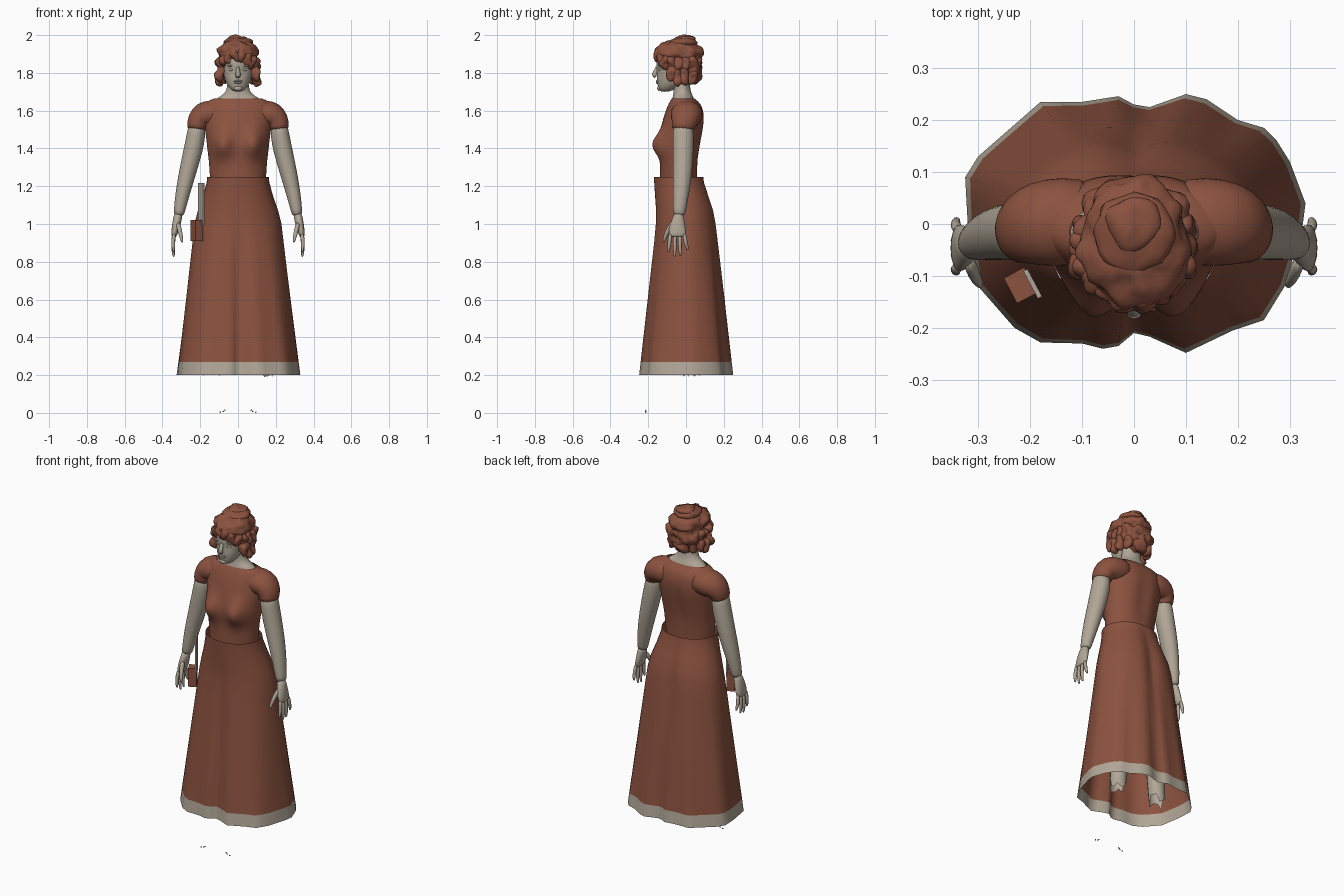
import bpy, bmesh, math, random
from mathutils import Vector, Matrix, noise

random.seed(4)
cube = bpy.data.objects.get("Cube")
if cube:
    bpy.data.objects.remove(cube, do_unlink=True)


def material(name, rgb):
    m = bpy.data.materials.new(name)
    m.use_nodes = True
    m.diffuse_color = (*rgb, 1)
    m.node_tree.nodes["Principled BSDF"].inputs["Base Color"].default_value = (*rgb, 1)
    return m


BROWN = material("russet brown", (0.26, 0.085, 0.05))
BEIGE = material("warm beige", (0.44, 0.385, 0.31))


def finish(name, bm, mats, subdiv=0, smooth=True):
    bmesh.ops.recalc_face_normals(bm, faces=bm.faces)
    for f in bm.faces:
        f.smooth = smooth
    me = bpy.data.meshes.new(name)
    bm.to_mesh(me)
    bm.free()
    for m in mats:
        me.materials.append(m)
    ob = bpy.data.objects.new(name, me)
    bpy.context.collection.objects.link(ob)
    if subdiv:
        ob.modifiers.new("smooth", "SUBSURF").levels = subdiv
        ob.modifiers["smooth"].render_levels = subdiv
    return ob


def loft(bm, rings, cap=False):
    rows = [[bm.verts.new(p) for p in r] for r in rings]
    n = len(rows[0])
    for a, b in zip(rows, rows[1:]):
        for i in range(n):
            j = (i + 1) % n
            bm.faces.new((a[i], a[j], b[j], b[i]))
    if cap:
        bm.faces.new(rows[0])
        bm.faces.new(rows[-1])


def oval(z, half, front, back, angles):
    """Level ring with its own front and back depth."""
    mid, ry = (front + back) / 2, (back - front) / 2
    return [Vector((half * math.cos(a), mid + ry * math.sin(a), z)) for a in angles]


def circle(n):
    return [2 * math.pi * i / n for i in range(n)]


def tube(bm, sections, n=12):
    """Limb through (centre, side radius, depth radius) sections."""
    pts = [Vector(s[0]) for s in sections]
    rings = []
    for i, (c, rx, ry) in enumerate(sections):
        t = pts[min(i + 1, len(pts) - 1)] - pts[max(i - 1, 0)]
        side = t.cross(Vector((0, 1, 0))).normalized()
        fwd = side.cross(t).normalized()
        rings.append([pts[i] + side * rx * math.cos(a) + fwd * ry * math.sin(a) for a in circle(n)])
    loft(bm, rings, True)


def blob(bm, centre, radii, lump=0.0, div=3):
    m = Matrix.Translation(centre) @ Matrix.Diagonal((*radii, 1))
    for v in bmesh.ops.create_icosphere(bm, subdivisions=div, radius=1, matrix=m)["verts"]:
        if lump:
            v.co += (v.co - Vector(centre)).normalized() * lump * noise.noise(v.co * 26)


def bump(x, z, cx, cz, wx, wz):
    return math.exp(-((x - cx) / wx) ** 2 - ((z - cz) / wz) ** 2)


# Skirt: wavy hem outline blended up into the hips and waistband
hem = [(.325, 0), (.33, .04), (.30, .12), (.275, .16), (.25, .185), (.20, .20), (.14, .24), (.10, .25),
       (.03, .225), (0, .23), (-.03, .246), (-.10, .235), (-.18, .235), (-.22, .2), (-.30, .13),
       (-.325, .09), (-.32, 0), (-.30, -.12), (-.23, -.2), (-.18, -.228), (-.10, -.23), (-.06, -.24),
       (-.03, -.235), (0, -.21), (.03, -.217), (.1, -.248), (.19, -.205), (.25, -.185), (.29, -.12)]
outline = []
for p, q in zip(hem, hem[1:] + hem[:1]):
    outline += [Vector(p), (Vector(p) + Vector(q)) / 2]
angles = [math.atan2(p.y / .245, p.x / .33) for p in outline]
hip = oval(1.0, .23, -.165, .165, angles)
rings = [oval(*s, angles) for s in ((1.25, .163, -.172, .095), (1.22, .166, -.17, .1),
                                    (1.15, .185, -.167, .125), (1.07, .213, -.163, .152))]
for z in (1.0, .9, .75, .6, .45, .27, .2):
    t = (1 - z) / .8
    rings.append([Vector((*h.xy.lerp(o, t), z)) for h, o in zip(hip, outline)])
for r in rings:
    for v in r:
        if v.y > 0:
            v.y -= .022 * bump(v.x, v.z, 0, .98, .04, .2)
        else:
            v.y += .012 * bump(v.x, v.z, 0, .8, .04, .3)
bm = bmesh.new()
loft(bm, rings)
for f in bm.faces:
    f.material_index = int(f.calc_center_median().z < .26)
finish("skirt", bm, (BROWN, BEIGE))

# Bodice with shaped bust
bm = bmesh.new()
loft(bm, [oval(*s, circle(40)) for s in (
    (1.17, .14, -.14, .06), (1.25, .15, -.14, .06), (1.32, .153, -.135, .065), (1.36, .158, -.135, .07),
    (1.40, .163, -.135, .078), (1.44, .167, -.135, .085), (1.48, .172, -.133, .093), (1.53, .18, -.127, .1),
    (1.58, .185, -.115, .1), (1.625, .185, -.098, .088), (1.65, .165, -.085, .066), (1.665, .125, -.075, .045))])
for v in bm.verts:
    if v.co.y < 0:
        v.co.y -= .068 * sum(bump(v.co.x, v.co.z, s * .085, 1.42, .055, .065) for s in (-1, 1))
    else:
        v.co.y -= .012 * bump(v.co.x, v.co.z, 0, 1.45, .04, .15)
finish("bodice", bm, (BROWN,), 1)

for s, side in ((1, "left"), (-1, "right")):
    # Cap sleeve
    bm = bmesh.new()
    tube(bm, [((s * x, y, z), rx, ry) for x, y, z, rx, ry in (
        (.06, .005, 1.583, .07, .08), (.14, .005, 1.583, .077, .088), (.19, 0, 1.572, .076, .082),
        (.213, -.008, 1.545, .06, .07), (.217, -.014, 1.515, .052, .062), (.219, -.015, 1.495, .05, .06))], 20)
    finish(side + "_sleeve", bm, (BROWN,), 1)

    # Bare arm
    bm = bmesh.new()
    tube(bm, [((s * x, y, z), rx, ry) for x, y, z, rx, ry in (
        (.215, -.015, 1.54, .045, .053), (.222, -.015, 1.47, .05, .056), (.235, -.015, 1.4, .052, .056),
        (.268, -.018, 1.27, .046, .052), (.296, -.028, 1.15, .038, .043), (.312, -.036, 1.06, .029, .033),
        (.314, -.037, 1.045, .026, .03))], 18)
    finish(side + "_arm", bm, (BEIGE,), 1)

    # Hand with spread fingers and thumb
    bm = bmesh.new()
    tube(bm, [((s * x, y, z), rx, ry) for x, y, z, rx, ry in (
        (.314, -.037, 1.06, .024, .027), (.322, -.042, 1.02, .024, .034), (.33, -.046, .98, .022, .047),
        (.338, -.046, .945, .017, .047), (.34, -.046, .93, .012, .043))])
    for y, tip_y, tip_z in ((-.083, -.093, .85), (-.058, -.06, .825), (-.034, -.03, .83), (-.011, .008, .86)):
        mid = (s * .345, (y + tip_y) / 2, (.94 + tip_z) / 2)
        tube(bm, [((s * .338, y, .955), .012, .012), (mid, .011, .011),
                  ((s * .341, tip_y, tip_z + .01), .008, .008), ((s * .339, tip_y, tip_z), .003, .003)], 8)
    tube(bm, [((s * .32, -.065, 1.01), .014, .018), ((s * .308, -.098, .965), .013, .014),
              ((s * .298, -.115, .92), .01, .01), ((s * .295, -.12, .9), .004, .004)], 8)
    finish(side + "_hand", bm, (BEIGE,), 1)

    # Leg hidden by the skirt, with a ragged lower edge
    bm = bmesh.new()
    loft(bm, [oval(z, r, .03 - r, .03 + r, circle(16)) for z, r in ((.8, .065), (.4, .05), (.26, .046), (.21, .045))])
    for v in bm.verts:
        v.co.x += s * (.1 + .04 * (.8 - v.co.z) / .6)
        if v.co.z < .22:
            v.co.z += random.uniform(-.025, .05)
    finish(side + "_leg", bm, (BEIGE,))

    # Tiny toe fragments on the ground
    bm = bmesh.new()
    for x, z in ((.07, .014), (.078, .008), (.095, .004)):
        blob(bm, (s * x, -.213, z), (.005, .004, .004), div=1)
    finish(side + "_toe_fragments", bm, (BEIGE,))

# Neck and upper chest
bm = bmesh.new()
loft(bm, [oval(*s, circle(24)) for s in (
    (1.62, .14, -.08, .06), (1.66, .122, -.073, .044), (1.675, .095, -.07, .038), (1.695, .066, -.066, .028),
    (1.73, .056, -.068, .02), (1.80, .055, -.07, .02))])
finish("neck", bm, (BEIGE,), 1)

# Head with brow, cheeks, nose, lips and ears
bm = bmesh.new()
loft(bm, [oval(*s, circle(32)) for s in (
    (1.70, .012, -.125, -.1), (1.706, .032, -.142, -.07), (1.725, .05, -.149, -.04), (1.75, .064, -.152, -.01),
    (1.78, .074, -.155, .02), (1.81, .08, -.157, .04), (1.84, .083, -.16, .05), (1.88, .083, -.157, .055),
    (1.92, .072, -.14, .045), (1.95, .04, -.1, .01))], True)
for v in bm.verts:
    if v.co.y < -.08:
        v.co.y += .013 * sum(bump(v.co.x, v.co.z, k * .034, 1.818, .022, .016) for k in (-1, 1))
finish("head", bm, (BEIGE,), 1)
bm = bmesh.new()
tube(bm, [((0, -.153, 1.83), .008, .008), ((0, -.162, 1.805), .011, .012),
          ((0, -.169, 1.789), .015, .013), ((0, -.161, 1.778), .011, .008)], 12)
blob(bm, (0, -.152, 1.757), (.025, .008, .005), div=2)
blob(bm, (0, -.15, 1.748), (.021, .009, .006), div=2)
blob(bm, (0, -.143, 1.718), (.022, .01, .014), div=2)
for s in (-1, 1):
    blob(bm, (s * .034, -.137, 1.818), (.016, .009, .008), div=2)
    blob(bm, (s * .035, -.14, 1.838), (.024, .009, .005), div=2)
finish("face_features", bm, (BEIGE,))

# Hair: crown, back volume, a ring of curls and a top knot
bm = bmesh.new()
blob(bm, (0, -.035, 1.905), (.107, .127, .07), .022, 4)
blob(bm, (0, .012, 1.845), (.1, .075, .1), .03, 4)
for i in range(18):
    a = 2 * math.pi * i / 18
    front = max(0, -math.sin(a))
    z = 1.845 + .05 * front ** 2 + random.uniform(-.008, .008)
    blob(bm, (.09 * math.cos(a), -.04 + .1 * math.sin(a), z), (.03, .03, .036), .02)
for s in (-1, 1):
    for y, z, h in ((-.078, 1.80, .045), (-.045, 1.775, .05), (-.01, 1.785, .045), (.03, 1.785, .04)):
        blob(bm, (s * (.095 - max(0, y) * .9), y, z), (.025, .026, h), .02)
blob(bm, (0, .045, 1.785), (.055, .035, .04), .02)
blob(bm, (0, -.015, 1.958), (.078, .08, .03), .015)
blob(bm, (0, 0, 1.975), (.048, .055, .025), .015)
finish("curled_hair", bm, (BROWN,))

# Hanging strap and pouch at the right hip
turn = Matrix.Rotation(math.radians(-62), 4, "Z")
for name, at, size, mat in (("hip_strap", (-.195, -.115, 1.105), (.06, .009, .225), BEIGE),
                            ("hip_pouch", (-.218, -.118, .965), (.055, .045, .11), BROWN)):
    bm = bmesh.new()
    bmesh.ops.create_cube(bm, size=1, matrix=Matrix.Translation(at) @ turn @ Matrix.Diagonal((*size, 1)))
    finish(name, bm, (mat,), smooth=False)
